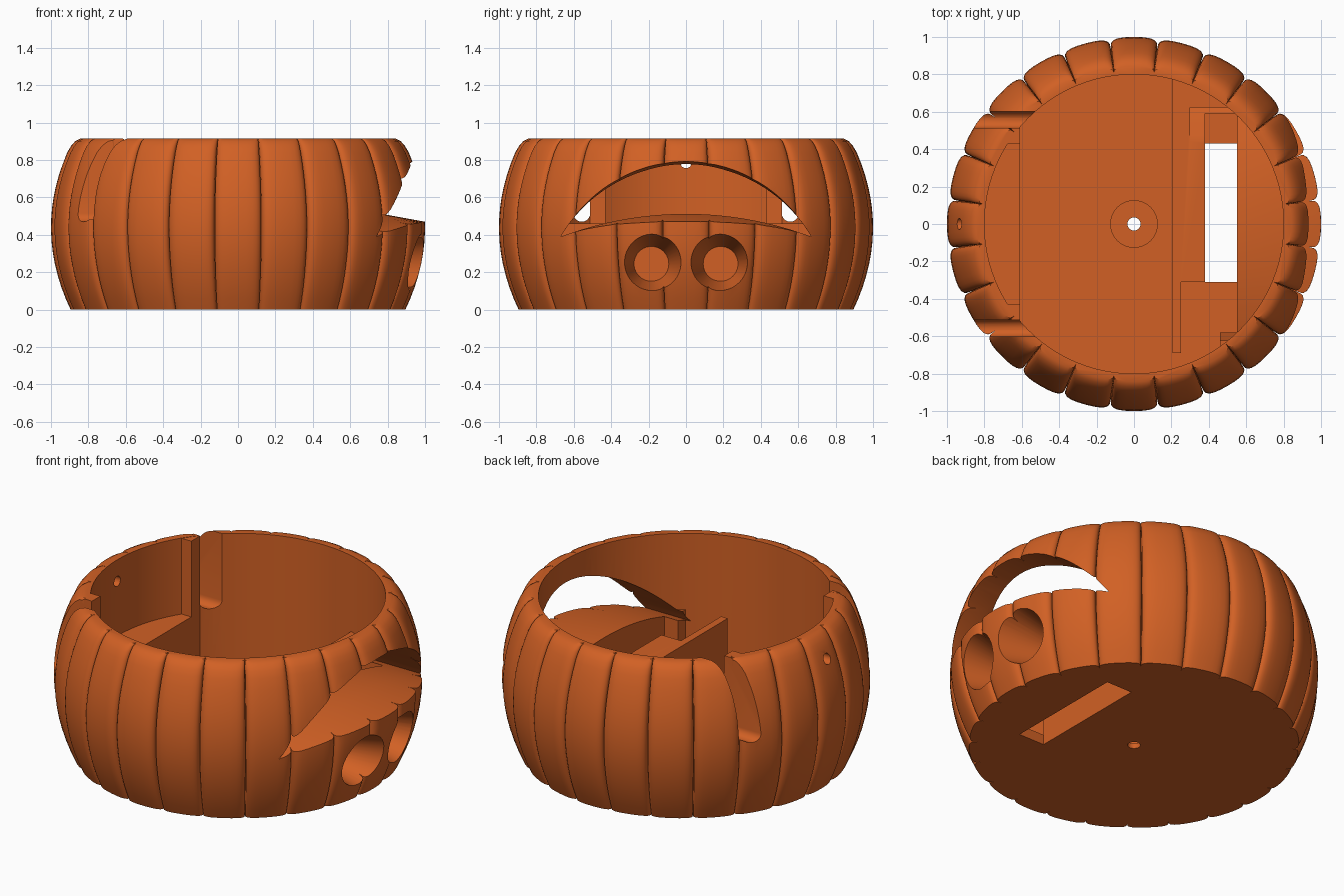
import bpy, bmesh, math

if "Cube" in bpy.data.objects:
    bpy.data.objects.remove(bpy.data.objects["Cube"])

RIBS, TOP, FLOOR = 24, 0.915, 0.06
orange = bpy.data.materials.new("pumpkin_orange")
orange.diffuse_color = (0.64, 0.118, 0.018, 1)
orange.use_nodes = True
orange.node_tree.nodes["Principled BSDF"].inputs["Base Color"].default_value = orange.diffuse_color


def finish(bm, name):
    bmesh.ops.recalc_face_normals(bm, faces=bm.faces)
    me = bpy.data.meshes.new(name)
    bm.to_mesh(me)
    bm.free()
    me.materials.append(orange)
    ob = bpy.data.objects.new(name, me)
    bpy.context.collection.objects.link(ob)
    return ob


def loft(rings, name):
    """Closed solid through rings with equal point counts."""
    bm = bmesh.new()
    vs = [[bm.verts.new(p) for p in ring] for ring in rings]
    n = len(vs[0])
    for a, b in zip(vs, vs[1:]):
        for i in range(n):
            j = (i + 1) % n
            bm.faces.new((a[i], a[j], b[j], b[i]))
    bm.faces.new(vs[0])
    bm.faces.new(vs[-1])
    return finish(bm, name)


def box(name, x0, x1, y0, y1, z0, z1):
    return loft([[(x0, y0, z), (x1, y0, z), (x1, y1, z), (x0, y1, z)] for z in (z0, z1)], name)


def circle(r, n):
    return [(r * math.cos(2 * math.pi * i / n), r * math.sin(2 * math.pi * i / n)) for i in range(n)]


def upright(name, r, z0, z1, n=96):
    return loft([[(x, y, z) for x, y in circle(r, n)] for z in (z0, z1)], name)


def along_x(name, y, z, x0, r0, x1, r1, n=40):
    return loft([[(x, y + a, z + b) for a, b in circle(r, n)] for x, r in ((x0, r0), (x1, r1))], name)


def combine(target, other, op):
    mod = target.modifiers.new("bool", 'BOOLEAN')
    mod.operation, mod.solver, mod.object = op, 'EXACT', other
    bpy.context.view_layer.objects.active = target
    bpy.ops.object.modifier_apply(modifier=mod.name)
    bpy.data.objects.remove(other)


def cut(target, other):
    combine(target, other, 'DIFFERENCE')


# ribbed barrel: (radius, height, groove depth) levels
levels = []
for i in range(15):
    z = 0.84 * i / 14
    levels.append((1 - 0.105 * ((z - 0.44) / 0.44) ** 2, z, 0.045 + 0.02 * min(1, z / 0.25)))
levels += [(0.893, 0.875, 0.06), (0.870, 0.901, 0.048), (0.843, TOP, 0.034)]
side = (0.35, 0.6, 0.75, 0.86, 0.94, 0.98)
us = [-1] + [-u for u in reversed(side)] + [0] + list(side)
rings = []
for R, z, d in levels:
    ring = []
    for k in range(RIBS):
        for u in us:
            a = (k + u / 2) * 2 * math.pi / RIBS
            r = R - d * (1 - (1 - abs(u) ** 4) ** 0.25)
            ring.append((r * math.cos(a), r * math.sin(a), z))
    rings.append(ring)
body = loft(rings, "pumpkin_body")
cut(body, upright("cavity", 0.8, FLOOR, 1.2))

# front platform with side pocket, post and slot
platform = box("platform", 0.207, 1, -1, 1, 0.03, 0.46)
combine(platform, box("lip_block", 0.55, 1.1, -0.5, 0.5, 0.03, 0.515), 'UNION')
for b in ((0.25, 0.55, -0.58, -0.31, FLOOR, 1), (0.25, 0.46, -1.1, -0.4, FLOOR, 1),
          (0.1, 0.4, -1.1, -0.69, FLOOR, 1), (0.38, 0.55, -0.4, 0.43, FLOOR, 1),
          (0.38, 0.55, 0.4, 0.59, 0.3, 1)):
    cut(platform, box("pocket", *b))
combine(platform, upright("clip", 0.805, 0.01, 1.1), 'INTERSECT')
combine(body, platform, 'UNION')

# rear shelf with two upright rails
shelf = box("shelf", -1, -0.61, -0.43, 0.43, 0.03, 0.46)
for s in (-1, 1):
    y0, y1 = sorted((0.42 * s, 0.512 * s))
    if s > 0:
        y0 = 0.43
    else:
        y1 = -0.43
    rail = box("rail", -1, -0.61, y0, y1, 0.03, TOP - 0.002)
    combine(rail, upright("clip", 0.805, 0.01, 1.1), 'INTERSECT')
    combine(body, rail, 'UNION')
combine(shelf, upright("clip", 0.805, 0.01, 1.1), 'INTERSECT')
combine(body, shelf, 'UNION')


# smiling mouth, slightly flared outward
def arc(half, tip, apex, n=40):
    sag = apex - tip
    r = (half * half + sag * sag) / (2 * sag)
    t = math.asin(min(1, half / r))
    return [(r * math.sin(-t + 2 * t * i / n), apex - r + r * math.cos(-t + 2 * t * i / n))
            for i in range(n + 1)]


mouth = []
for x, half, tip, low, high in ((0.3, 0.67, 0.39, 0.512, 0.773), (0.77, 0.67, 0.39, 0.512, 0.775),
                                (1.1, 0.69, 0.385, 0.452, 0.81)):
    outline = arc(half, tip, high) + arc(half, tip, low)[::-1][1:-1]
    mouth.append([(x, y, z) for y, z in outline])
cut(body, loft(mouth, "mouth"))

# tapered eye sockets and rear slots
for s in (-1, 1):
    cut(body, along_x("eye", 0.185 * s, 0.245, 0.72, 0.093, 1.02, 0.169))
    cut(body, box("slot", -1.1, -0.5, min(0.512 * s, 0.602 * s), max(0.512 * s, 0.602 * s), 0.515, 1.2))
    cut(body, along_x("slot_end", 0.557 * s, 0.515, -1.1, 0.045, -0.5, 0.045, 24))

# floor slot, centre hole with recess, cord hole in the rear wall
cut(body, box("floor_slot", 0.38, 0.55, -0.31, 0.43, -0.1, 0.2))
cut(body, upright("recess", 0.125, 0.03, 0.2, 48))
cut(body, upright("centre_hole", 0.035, -0.1, 0.2, 24))
cut(body, along_x("cord_hole", 0, 0.786, -1.1, 0.03, -0.7, 0.03, 24))

bpy.ops.object.select_all(action='DESELECT')
body.select_set(True)
bpy.context.view_layer.objects.active = body
bpy.ops.object.shade_smooth_by_angle(angle=math.radians(30))
